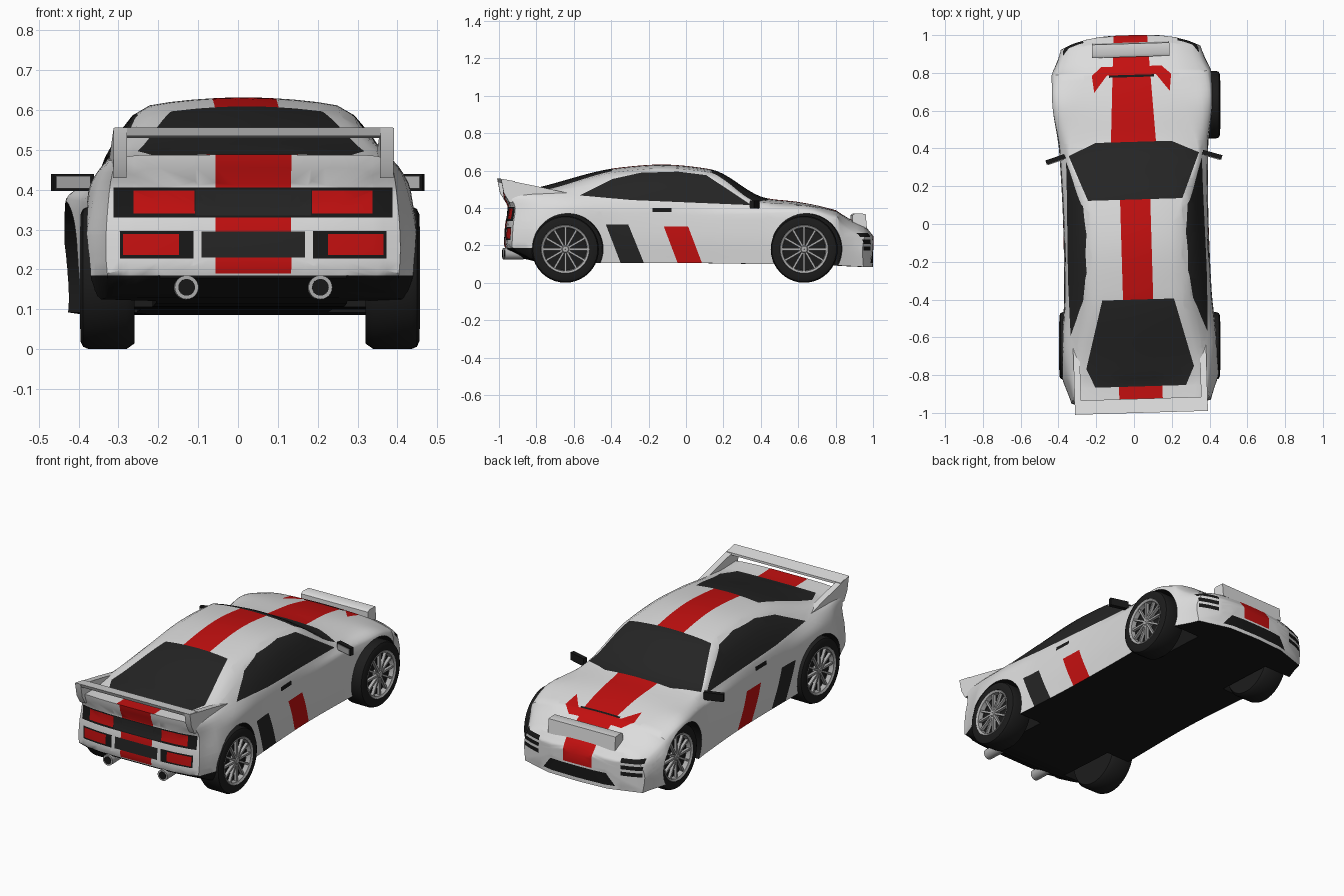
import bpy, bmesh, math
from mathutils import Vector, Matrix

if "Cube" in bpy.data.objects:
    bpy.data.objects.remove(bpy.data.objects["Cube"])

COLOURS = {"white_paint": (.72, .72, .72), "red_paint": (.55, .005, .005), "dark_glass": (.018, .018, .018),
           "black_trim": (.009, .009, .009), "tyre_rubber": (.012, .012, .012), "wheel_silver": (.42, .42, .42)}
MATS = []
for n, c in COLOURS.items():
    m = bpy.data.materials.new(n)
    m.diffuse_color = (*c, 1)
    m.use_nodes = True
    m.node_tree.nodes["Principled BSDF"].inputs["Base Color"].default_value = m.diffuse_color
    MATS.append(m)
WHITE, RED, GLASS, BLACK, TYRE, SILVER = range(6)
# the shell sits very slightly turned relative to the wheels
YAW = Matrix.Translation((.01, 0, 0)) @ Matrix.Rotation(math.radians(1.7), 4, 'Z')


def finish(bm, name, mat=None, yaw=True, angle=35):
    if mat is not None:
        for f in bm.faces:
            f.material_index = mat
    bmesh.ops.recalc_face_normals(bm, faces=bm.faces)
    if yaw:
        bm.transform(YAW)
    me = bpy.data.meshes.new(name)
    bm.to_mesh(me)
    bm.free()
    for m in MATS:
        me.materials.append(m)
    me.shade_smooth()
    me.set_sharp_from_angle(angle=math.radians(angle))
    ob = bpy.data.objects.new(name, me)
    bpy.context.collection.objects.link(ob)
    return ob


def add_box(bm, lo, hi, mat=0, rot=Matrix()):
    lo, hi = Vector(lo), Vector(hi)
    d = hi - lo
    r = bmesh.ops.create_cube(bm, size=1, matrix=rot @ Matrix.Translation((lo + hi) / 2) @ Matrix.Diagonal((*d, 1)))
    for f in {f for v in r["verts"] for f in v.link_faces}:
        f.material_index = mat


def add_prism(bm, poly, x0, x1):
    # extrude a (y, z) outline along x
    a, b = [[bm.verts.new((x, y, z)) for y, z in poly] for x in (x0, x1)]
    bm.faces.new(a)
    bm.faces.new(b)
    for i in range(len(poly)):
        j = (i + 1) % len(poly)
        bm.faces.new((a[i], a[j], b[j], b[i]))


def add_lathe(bm, prof, centre, side, mat, n=40):
    # spin (radius, outward offset) points about the x axis
    rings = []
    for r, o in prof:
        rings.append([bm.verts.new((centre[0] + side * o, centre[1] + r * math.cos(2 * math.pi * k / n),
                                    centre[2] + r * math.sin(2 * math.pi * k / n))) for k in range(n)])
    for a, b in zip(rings, rings[1:]):
        for k in range(n):
            bm.faces.new((a[k], a[k - 1], b[k - 1], b[k])).material_index = mat
    return rings


def smooth(keys, t):
    # monotone cubic through (t, value) keys
    n = len(keys)
    s = [(keys[i + 1][1] - keys[i][1]) / max(keys[i + 1][0] - keys[i][0], 1e-6) for i in range(n - 1)]
    tan = lambda i: s[0] if i == 0 else s[-1] if i == n - 1 else (
        0 if s[i - 1] * s[i] <= 0 else 2 * s[i - 1] * s[i] / (s[i - 1] + s[i]))
    i = max([k for k in range(n - 1) if keys[k][0] <= t] or [0])
    h = max(keys[i + 1][0] - keys[i][0], 1e-6)
    u = min(max((t - keys[i][0]) / h, 0), 1)
    return ((2*u**3 - 3*u*u + 1) * keys[i][1] + (u**3 - 2*u*u + u) * h * tan(i)
            + (3*u*u - 2*u**3) * keys[i + 1][1] + (u**3 - u*u) * h * tan(i + 1))


# body rails, each (y, half width, z): sill, flank, shoulder, belt, roof rail, centre line
sill = [(-1, .36, .13), (-.8, .41, .115), (-.4, .385, .105), (0, .375, .105), (.4, .385, .1), (.7, .425, .095), (1, .36, .085)]
flank = [(-1, .37, .25), (-.75, .42, .25), (-.35, .39, .24), (0, .385, .24), (.4, .395, .24), (.7, .437, .24), (1, .37, .17)]
shoulder = [(-1, .36, .40), (-.65, .405, .395), (-.35, .385, .37), (0, .38, .36), (.4, .39, .37), (.65, .422, .378), (.8, .41, .335), (1, .35, .24)]
belt = [(-1, .34, .475), (-.7, .36, .472), (-.3, .37, .437), (.35, .365, .407), (.6, .37, .412), (.8, .35, .365), (1, .32, .27)]
rail = [(-1, .28, .487), (-.86, .29, .485), (-.76, .30, .495), (-.38, .235, .592), (-.12, .235, .612), (.12, .25, .59), (.38, .34, .43), (.6, .28, .42), (.8, .25, .38), (1, .24, .292)]
spine = [(-1, 0, .488), (-.88, 0, .488), (-.78, 0, .512), (-.36, 0, .615), (-.13, 0, .632), (.13, 0, .607), (.43, 0, .452), (.6, 0, .432), (.8, 0, .388), (1, 0, .305)]
RAILS = [sill, flank, shoulder, belt, rail, spine]
TAIL = [(.09, -.84), (.135, -.88), (.19, -.97), (.3, -.965), (.40, -.95), (.47, -.975), (.6, -.98)]


def end_y(s, x, z):
    if s < 0:
        return smooth(TAIL, z) + .04 * (abs(x) / .4) ** 4
    return 1 - .085 * (abs(x) / .4) ** 3 - .8 * max(0, z - .25)


def section(s):
    p = [Vector((smooth([(k[0], k[1]) for k in r], s), smooth([(k[0], k[2]) for k in r], s))) for r in RAILS]
    p.append(Vector((-p[4].x, p[4].y)))
    d = [0]
    for a, b in zip(p, p[1:]):
        d.append(d[-1] + (b - a).length)
    half = [(0, p[0].y), (p[0].x * .5, p[0].y)]
    for i in range(5):
        for k in range(4):
            t = d[i] + (d[i + 1] - d[i]) * k / 4
            half.append((smooth([(a, v.x) for a, v in zip(d, p)], t), smooth([(a, v.y) for a, v in zip(d, p)], t)))
    half.append((0, p[5].y))
    return half + [(-x, z) for x, z in half[-2:0:-1]]


def place(s, x, z):
    y = s
    if abs(s) > .8:
        g = math.copysign(.8, s)
        y = g + (abs(s) - .8) / .2 * (end_y(s, x, z) - g)
    return (x, y, z)


body = bmesh.new()
rings = [[body.verts.new(place(-1 + i / 30, x, z)) for x, z in section(-1 + i / 30)] for i in range(61)]
for s in (-1, 1):
    for k in (.85, .65, .45, .2):
        ring = [body.verts.new(place(s, x * k, .27 + (z - .27) * k)) for x, z in section(s)]
        rings.insert(0, ring) if s < 0 else rings.append(ring)
for a, b in zip(rings, rings[1:]):
    for k in range(len(a)):
        body.faces.new((a[k - 1], a[k], b[k], b[k - 1]))
body.faces.new(rings[0])
body.faces.new(rings[-1])
bmesh.ops.recalc_face_normals(body, faces=body.faces)


def paint(poly, a, b, test, mat):
    # cut a convex outline (in axes a, b) into the shell and colour the faces inside
    lo = [min(p[i] for p in poly) - .08 for i in (0, 1)]
    hi = [max(p[i] for p in poly) + .08 for i in (0, 1)]
    cen = [sum(p[i] for p in poly) / len(poly) for i in (0, 1)]

    def near():
        body.normal_update()
        out = []
        for f in body.faces:
            c = f.calc_center_median()
            if lo[0] < c[a] < hi[0] and lo[1] < c[b] < hi[1] and test(c, f.normal):
                out.append(f)
        return out
    planes = []
    for p, q in zip(poly, poly[1:] + poly[:1]):
        co, no = Vector((0, 0, 0)), Vector((0, 0, 0))
        co[a], co[b] = p
        no[a], no[b] = q[1] - p[1], p[0] - q[0]
        mid = Vector((0, 0, 0))
        mid[a], mid[b] = cen
        if (mid - co).dot(no) > 0:
            no = -no
        planes.append((co, no.normalized()))
        fs = near()
        geom = list(set(fs) | {e for f in fs for e in f.edges} | {v for f in fs for v in f.verts})
        bmesh.ops.bisect_plane(body, geom=geom, dist=1e-5, plane_co=co, plane_no=no.normalized())
    for f in near():
        if all((f.calc_center_median() - co).dot(no) < 1e-5 for co, no in planes):
            f.material_index = mat


def rect(x0, x1, z0, z1):
    return [(x0, z0), (x1, z0), (x1, z1), (x0, z1)]


top = lambda c, n: n.z > .25 and c.z > .25
flanks = lambda c, n: abs(c.x) > .2 and abs(n.x) > .2
tail = lambda c, n: n.y < -.3 and c.y < -.8
nose = lambda c, n: n.y > .25 and c.y > .8
# centre stripe
paint([(-.12, .42), (.12, .42), (.088, 1.02), (-.088, 1.02)], 0, 1, top, RED)
paint(rect(-.08, .08, -.42, .15), 0, 1, top, RED)
paint(rect(-.115, .115, -1, -.85), 0, 1, top, RED)
paint(rect(-.095, .095, .19, .5), 0, 2, tail, RED)
paint(rect(-.088, .088, .18, .36), 0, 2, nose, RED)
# bonnet vent
paint(rect(-.16, .16, .79, .835), 0, 1, top, RED)
paint(rect(-.12, .12, .778, .79), 0, 1, top, BLACK)
for s in (-1, 1):
    paint([(s * .13, .79), (s * .2, .70), (s * .21, .79), (s * .16, .835)], 0, 1, top, RED)
# windscreen, rear glass, side glass
paint([(-.25, .13), (.25, .13), (.345, .37), (.2, .435), (-.2, .435), (-.345, .37)], 0, 1, top, GLASS)
paint([(-.19, -.4), (.19, -.4), (.285, -.76), (.24, -.86), (-.24, -.86), (-.285, -.76)], 0, 1, top, GLASS)
paint([(.34, .415), (.1, .575), (-.05, .594), (-.25, .588), (-.4, .555), (-.58, .467), (-.3, .442)], 1, 2, flanks, GLASS)
# side flashes and door handles
paint([(-.44, .31), (-.32, .31), (-.23, .09), (-.355, .09)], 1, 2, flanks, GLASS)
paint([(-.13, .30), (0, .30), (.08, .09), (-.05, .09)], 1, 2, flanks, RED)
paint(rect(-.19, -.09, .378, .4), 1, 2, flanks, BLACK)
# tail panels and lamps
paint(rect(-.35, .35, .33, .405), 0, 2, tail, BLACK)
paint(rect(-.145, .145, .335, .4), 0, 2, tail, GLASS)
paint(rect(-.13, .13, .23, .295), 0, 2, tail, GLASS)
paint(rect(-.42, .42, .08, .185), 0, 2, tail, BLACK)
for s in (-1, 1):
    paint(rect(s * .147, s * .30, .34, .398), 0, 2, tail, RED)
    paint(rect(s * .15, s * .335, .228, .297), 0, 2, tail, BLACK)
    paint(rect(s * .187, s * .327, .236, .289), 0, 2, tail, RED)
    # nose lamp slits
    for z in (.172, .208, .244):
        paint(rect(s * .25, s * .36, z, z + .022), 0, 2, nose, BLACK)
paint([(-.22, .105), (.22, .105), (.17, .17), (-.17, .17)], 0, 2, nose, BLACK)
# underside
for f in body.faces:
    if f.normal.z < -.6 and f.calc_center_median().z < .14:
        f.material_index = BLACK
shell = finish(body, "body_shell")

# wheel arches cut out of the shell
AXLES = (-.645, .632)
cut = bmesh.new()
for y in AXLES:
    for s in (-1, 1):
        bmesh.ops.create_cone(cut, cap_ends=True, segments=48, radius1=.19, radius2=.19, depth=.4,
                              matrix=Matrix.Translation((s * .44, y, .18)) @ Matrix.Rotation(math.pi / 2, 4, 'Y'))
cutter = finish(cut, "arch_cutter", BLACK)
cutter.hide_render = True
mod = shell.modifiers.new("arches", 'BOOLEAN')
mod.object, mod.operation, mod.solver = cutter, 'DIFFERENCE', 'EXACT'
me = bpy.data.meshes.new_from_object(shell.evaluated_get(bpy.context.evaluated_depsgraph_get()))
shell.modifiers.clear()
shell.data = me
me.shade_smooth()
me.set_sharp_from_angle(angle=math.radians(35))
bpy.data.objects.remove(cutter)

# rear wing with side fins
bm = bmesh.new()
add_prism(bm, [(-1, .556), (-.925, .543), (-.925, .53), (-.99, .535)], -.35, .35)
for s in (-1, 1):
    add_prism(bm, [(-1, .555), (-.78, .51), (-.6, .47), (-.7, .43), (-.955, .43), (-.985, .48)], s * .318, s * .352)
finish(bm, "rear_wing", WHITE)

# lamp pod on the bonnet
bm = bmesh.new()
add_prism(bm, [(.885, .32), (.885, .362), (.9, .371), (.955, .368), (.962, .29)], -.205, .205)
finish(bm, "lamp_pod", WHITE)

# door mirrors
bm = bmesh.new()
for s in (-1, 1):
    turn = Matrix.Translation((s * .365, .37, 0)) @ Matrix.Rotation(-s * .3, 4, 'Z')
    add_box(bm, (min(0, s * .105), -.012, .397), (max(0, s * .105), .012, .44), BLACK, turn)
    add_box(bm, (min(s * .01, s * .1), -.016, .403), (max(s * .01, s * .1), -.011, .434), SILVER, turn)
finish(bm, "door_mirrors")

# exhaust pipes
bm = bmesh.new()
for s in (-1, 1):
    for r, y, mat in ((.03, -.975, SILVER), (.021, -.978, BLACK)):
        c = bmesh.ops.create_cone(bm, cap_ends=True, segments=24, radius1=r, radius2=r, depth=.1,
                                  matrix=Matrix.Translation((s * .168, y + .05, .155)) @ Matrix.Rotation(math.pi / 2, 4, 'X'))
        for f in {f for v in c["verts"] for f in v.link_faces}:
            f.material_index = mat
finish(bm, "exhaust_pipes")

# wheels: tyre, dark dish, rim ring, hub and spokes
for y, place_name in zip(AXLES, ("rear", "front")):
    for s, side_name in ((-1, "left"), (1, "right")):
        c = Vector((.03 + s * .425, y, .179))
        bm = bmesh.new()
        add_lathe(bm, [(.001, -.04), (.122, -.04), (.13, 0), (.16, 0), (.173, -.006), (.179, -.02), (.179, -.115),
                       (.165, -.135), (.001, -.135)], c, s, TYRE)
        add_lathe(bm, [(.113, -.03), (.117, -.004), (.128, .002), (.132, -.004)], c, s, SILVER)
        add_lathe(bm, [(.024, -.04), (.022, -.01), (.016, -.004), (.001, -.004)], c, s, SILVER, 20)
        for k in range(12):
            turn = Matrix.Translation(c) @ Matrix.Rotation(2 * math.pi * k / 12, 4, 'X')
            x0, x1 = sorted((s * -.025, s * -.008))
            add_box(bm, (x0, -.0055, .015), (x1, .0055, .118), SILVER, turn)
        finish(bm, f"{place_name}_{side_name}_wheel", yaw=False)
